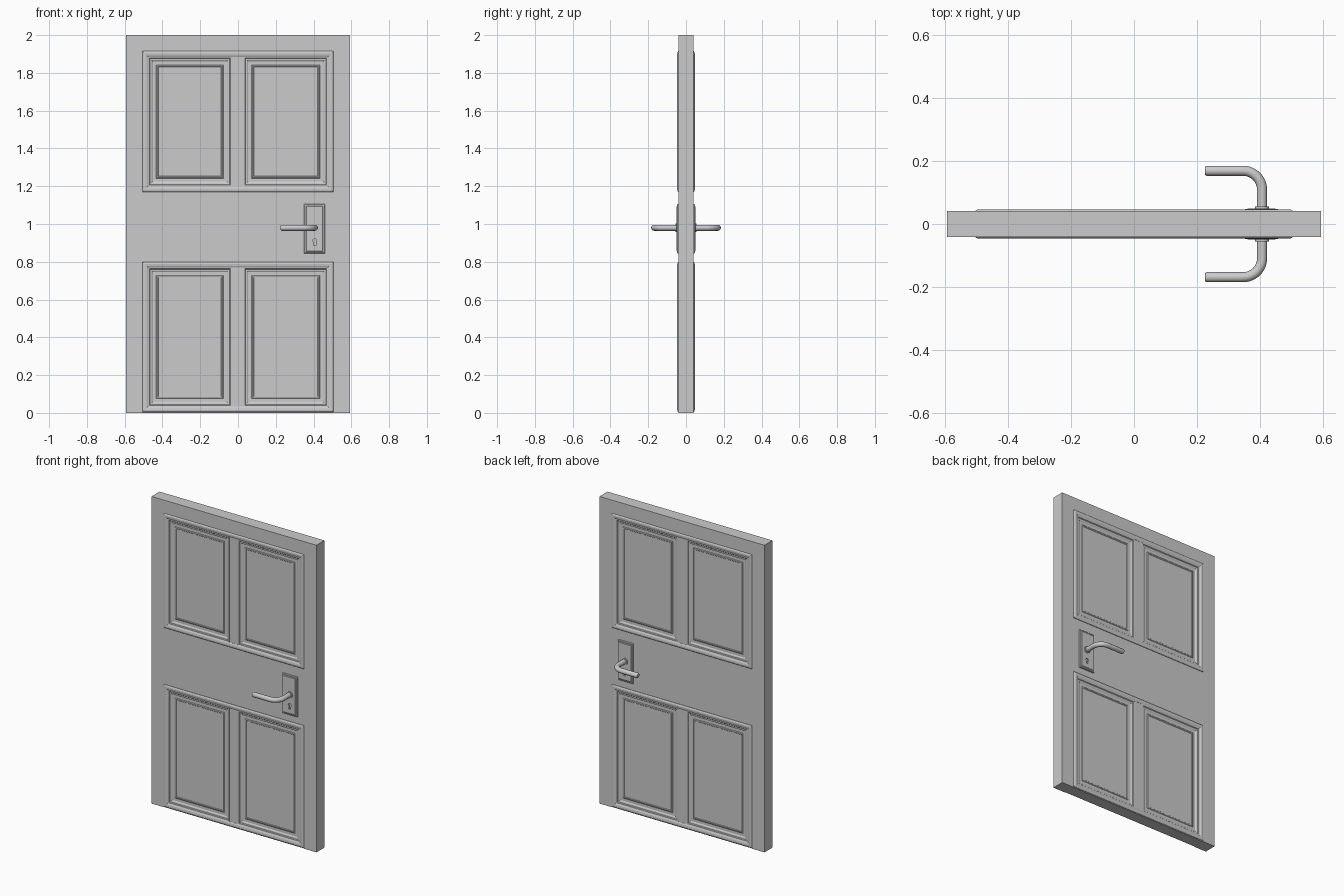
import bpy, bmesh, math

if "Cube" in bpy.data.objects:
    bpy.data.objects.remove(bpy.data.objects["Cube"])

def finish(name, bm):
    bmesh.ops.recalc_face_normals(bm, faces=bm.faces)
    me = bpy.data.meshes.new(name)
    bm.to_mesh(me)
    bm.free()
    ob = bpy.data.objects.new(name, me)
    bpy.context.collection.objects.link(ob)
    return ob

def smooth(ob, deg=35):
    bpy.ops.object.select_all(action='DESELECT')
    ob.select_set(True)
    bpy.context.view_layer.objects.active = ob
    bpy.ops.object.shade_smooth_by_angle(angle=math.radians(deg))

def box(name, x0, x1, z0, z1, half_depth):
    bm = bmesh.new()
    bmesh.ops.create_cube(bm, size=1)
    for v in bm.verts:
        v.co = ((x0 + x1) / 2 + v.co.x * (x1 - x0), v.co.y * 2 * half_depth,
                (z0 + z1) / 2 + v.co.z * (z1 - z0))
    return finish(name, bm)

def nested(name, rect, profile, side, ring=False):
    """Loft inset rectangles; profile is (inset, distance from door centre)."""
    x0, x1, z0, z1 = rect
    bm = bmesh.new()
    loops = []
    for i, d in profile:
        loops.append([bm.verts.new((x, side * d, z)) for x, z in
                      ((x0 + i, z0 + i), (x1 - i, z0 + i), (x1 - i, z1 - i), (x0 + i, z1 - i))])
    pairs = list(zip(loops, loops[1:]))
    if ring:
        pairs.append((loops[-1], loops[0]))
    else:
        bm.faces.new(loops[0])
        bm.faces.new(loops[-1])
    for a, b in pairs:
        for k in range(4):
            n = (k + 1) % 4
            bm.faces.new((a[k], a[n], b[n], b[k]))
    return finish(name, bm)

def extrude_outline(name, pts, y0, y1):
    bm = bmesh.new()
    f = bm.faces.new([bm.verts.new((x, y0, z)) for x, z in pts])
    ext = bmesh.ops.extrude_face_region(bm, geom=[f])['geom']
    for v in ext:
        if isinstance(v, bmesh.types.BMVert):
            v.co.y = y1
    return finish(name, bm)

# Outer frame and rails
W, J = 0.594, 0.505
for s, nm in ((-1, "left"), (1, "right")):
    a, b = sorted((s * J, s * W))
    box(nm + "_jamb", a, b, 0, 2, 0.041)
box("top_rail", -J, J, 1.915, 2, 0.041)
box("lock_rail", -J, J, 0.80, 1.17, 0.038)
box("bottom_rail", -J, J, 0, 0.034, 0.038)

# Panel groups: border moulding, centre stile and two raised panels per face
border = [(0, 0.02), (0, 0.041), (0.005, 0.045), (0.012, 0.0465),
          (0.022, 0.045), (0.030, 0.041), (0.030, 0.02)]
panel = [(0, 0.015), (0, 0.041), (0.006, 0.0405), (0.010, 0.036), (0.018, 0.035),
         (0.024, 0.031), (0.042, 0.031), (0.046, 0.034), (0.052, 0.034), (0.054, 0.032)]
for grp, z0, z1 in (("lower", 0.004, 0.80), ("upper", 1.17, 1.915)):
    box(grp + "_centre_stile", -0.035, 0.03, z0 + 0.02, z1 - 0.02, 0.040)
    for s, face in ((-1, "front"), (1, "back")):
        nested(f"{grp}_{face}_moulding", (-J, J, z0, z1), border, s, True)
        for nm, a, b in (("left", -0.475, -0.035), ("right", 0.03, 0.475)):
            nested(f"{grp}_{face}_{nm}_panel", (a, b, z0 + 0.03, z1 - 0.03), panel, s)

# Handle sets on both faces
HX, HZ = 0.407, 0.98
plate = [(0, 0.034), (0, 0.044), (0.003, 0.047), (0.009, 0.047), (0.013, 0.050)]
kz, kr, kw = 0.912, 0.010, 0.005
keyhole = [(HX + kr * math.cos(math.radians(t)), kz + kr * math.sin(math.radians(t)))
           for t in range(-60, 241, 20)]
keyhole += [(HX - kw - 0.002, kz - 0.026), (HX + kw + 0.002, kz - 0.026)]
for s, face in ((-1, "front"), (1, "back")):
    ob = nested(face + "_handle_plate", (0.35, 0.46, 0.845, 1.105), plate, s)
    cut = extrude_outline(face + "_keyhole_cutter", keyhole, s * 0.042, s * 0.07)
    cut.hide_render = True
    cut.hide_set(True)
    m = ob.modifiers.new("keyhole", 'BOOLEAN')
    m.object, m.operation, m.solver = cut, 'DIFFERENCE', 'EXACT'

    # Collar
    collar = [(HX + 0.022 * math.cos(k * math.pi / 16), HZ + 0.022 * math.sin(k * math.pi / 16))
              for k in range(32)]
    smooth(extrude_outline(face + "_handle_collar", collar, s * 0.048, s * 0.056))

    # Bent lever
    R, Y = 0.06, 0.169
    path = [(HX, 0.045, 1)]
    path += [(HX - R + R * math.cos(t * math.pi / 24), Y - R + R * math.sin(t * math.pi / 24), 1)
             for t in range(13)]
    path += [(0.232, Y, 1), (0.228, Y, 0.92), (0.226, Y, 0.75)]
    cu = bpy.data.curves.new(face + "_handle_lever", 'CURVE')
    cu.dimensions = '3D'
    cu.bevel_depth, cu.bevel_resolution, cu.use_fill_caps = 0.016, 4, True
    sp = cu.splines.new('POLY')
    sp.points.add(len(path) - 1)
    for p, (x, y, r) in zip(sp.points, path):
        p.co = (x, s * y, HZ, 1)
        p.radius = r
    lever = bpy.data.objects.new(face + "_handle_lever", cu)
    bpy.context.collection.objects.link(lever)
    bpy.ops.object.select_all(action='DESELECT')
    lever.select_set(True)
    bpy.context.view_layer.objects.active = lever
    bpy.ops.object.convert(target='MESH')
    smooth(bpy.context.object, 40)
